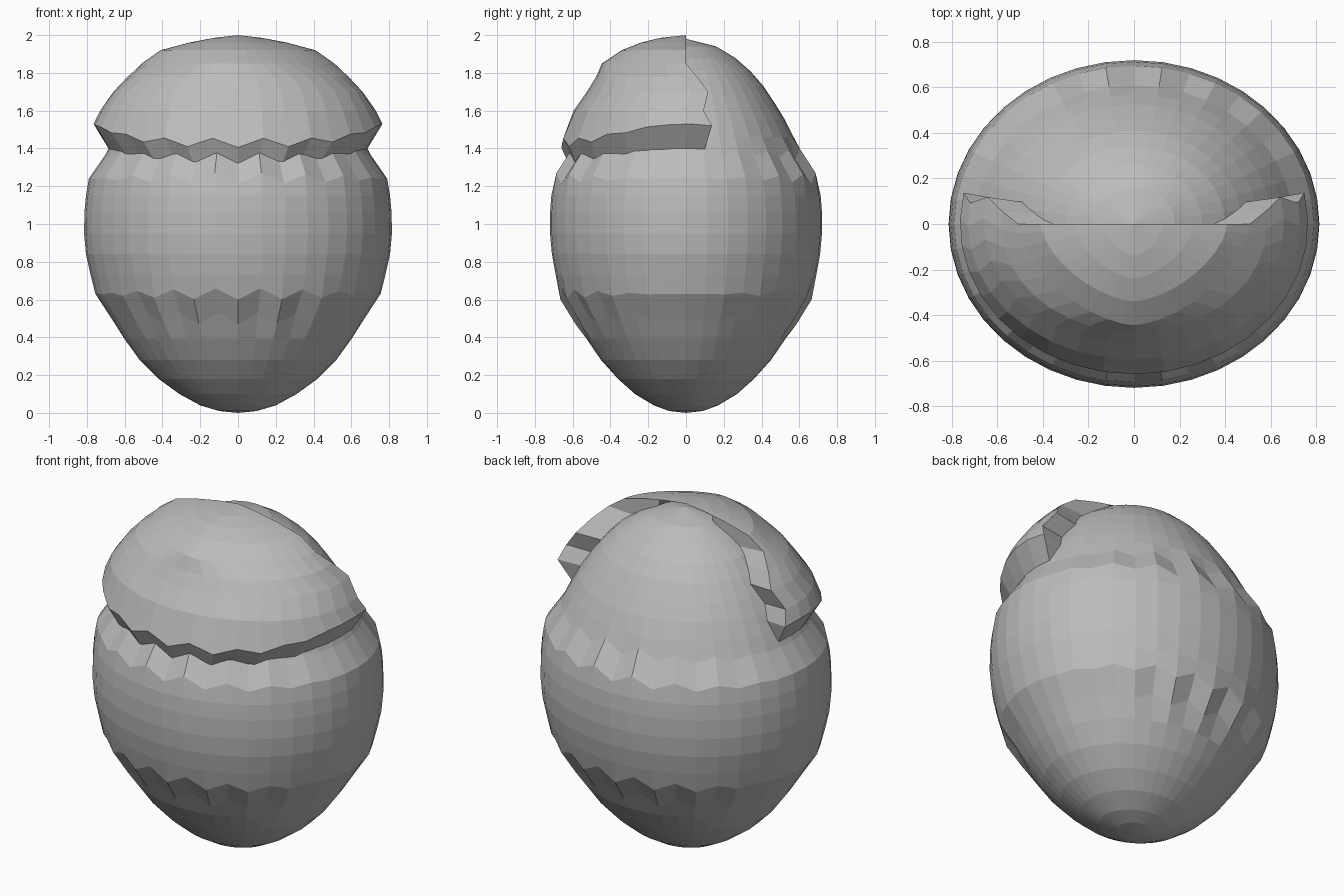
import bpy, bmesh
from math import sin, cos, pi, copysign, radians

old = bpy.data.objects.get("Cube")
if old:
    bpy.data.objects.remove(old)

grey = bpy.data.materials.new("stone grey")
grey.use_nodes = True
grey.diffuse_color = (0.5, 0.5, 0.5, 1)
grey.node_tree.nodes["Principled BSDF"].inputs["Base Color"].default_value = (0.5, 0.5, 0.5, 1)

STEP = pi / 20  # angle between columns


def lookup(profile, z):
    """Interpolate the half width and half depth of a profile at a height."""
    for (z0, a0, b0), (z1, a1, b1) in zip(profile, profile[1:]):
        if z <= z1:
            t = max(0, (z - z0) / (z1 - z0))
            return a0 + (a1 - a0) * t, b0 + (b1 - b0) * t
    return profile[-1][1:]


def ring_point(a, b, angle, z, power=1.0):
    """Point on an oval ring; angle zero is the front."""
    s, c = sin(angle), cos(angle)
    return (a * copysign(abs(s) ** power, s), -b * copysign(abs(c) ** power, c), z)


def build(name, rows, closed, poles):
    """Skin rows of points with quads and close the given ends with fans."""
    bm = bmesh.new()
    grid = [[bm.verts.new(p) for p in row] for row in rows]
    n = len(grid[0])
    last = n if closed else n - 1
    for low, high in zip(grid, grid[1:]):
        for i in range(last):
            j = (i + 1) % n
            bm.faces.new((low[i], low[j], high[j], high[i]))
    for index, point in poles:
        tip = bm.verts.new(point)
        for i in range(last):
            bm.faces.new((grid[index][i], grid[index][(i + 1) % n], tip))
    bmesh.ops.recalc_face_normals(bm, faces=bm.faces)
    mesh = bpy.data.meshes.new(name)
    bm.to_mesh(mesh)
    bm.free()
    mesh.materials.append(grey)
    obj = bpy.data.objects.new(name, mesh)
    bpy.context.collection.objects.link(obj)
    return obj


# Egg body: height, half width, half depth
body = [(0.01, 0.1, 0.09), (0.04, 0.2, 0.17), (0.1, 0.31, 0.27), (0.18, 0.42, 0.36),
        (0.28, 0.52, 0.45), (0.39, 0.6, 0.525), (0.5, 0.67, 0.585), (0.63, 0.755, 0.665),
        (0.73, 0.78, 0.69), (0.84, 0.805, 0.71), (0.95, 0.815, 0.72), (1.06, 0.813, 0.72),
        (1.15, 0.805, 0.713), (1.24, 0.79, 0.695), (1.37, 0.7, 0.61), (1.46, 0.655, 0.57),
        (1.55, 0.605, 0.525), (1.64, 0.545, 0.47), (1.73, 0.475, 0.41), (1.81, 0.4, 0.34),
        (1.88, 0.3, 0.26), (1.94, 0.18, 0.16)]

rows = []
for z, a, b in body:
    row = []
    for i in range(40):
        angle = i * STEP
        # Jagged step above the base and below the cap
        jag = 0
        if z in (0.5, 0.63, 1.24, 1.37):
            jag = 0.03 * cos(angle) ** 2 * (1 if i % 2 else -1)
        row.append(ring_point(a, b, angle, z + jag))
    rows.append(row)
build("egg_body", rows, True, [(0, (0, 0, 0)), (-1, (0, 0, 1.98))])

# Shell over the front half: height, half width, half depth, sweep past the side in degrees
shell = [(1.33, 0.68, 0.615, 9), (1.43, 0.765, 0.66, 12), (1.6, 0.73, 0.595, 9),
         (1.7, 0.66, 0.525, 13), (1.78, 0.585, 0.475, 7), (1.85, 0.51, 0.445, 0),
         (1.92, 0.41, 0.34, 0), (1.96, 0.26, 0.24, 0), (1.985, 0.13, 0.14, 0)]

rows = []
for k, (z, a, b, sweep) in enumerate(shell):
    row = []
    for i in range(-10, 11):
        angle = i / 10 * (pi / 2 + radians(sweep))
        side = sin(angle) ** 2
        height = z
        if k < 2:
            # Toothed lip in front, raised lobes at the sides
            height += (0.06, 0.1)[k] * side ** 2
            height += 0.025 * (1 - side) * (1 if i % 2 else -1)
        point = ring_point(a, b, angle, height, 1.25 if z > 1.8 else 1.0)
        inner_a, inner_b = lookup(body, height)
        inner = ring_point(inner_a * 0.97, inner_b * 0.97, angle, height - 0.01)
        if i == -10:
            row += [inner, point]
        elif i == 10:
            row += [point, inner]
        else:
            row.append(point)
    rows.append(row)
build("front_cap", rows, False, [(-1, (0, 0, 2.0))])
